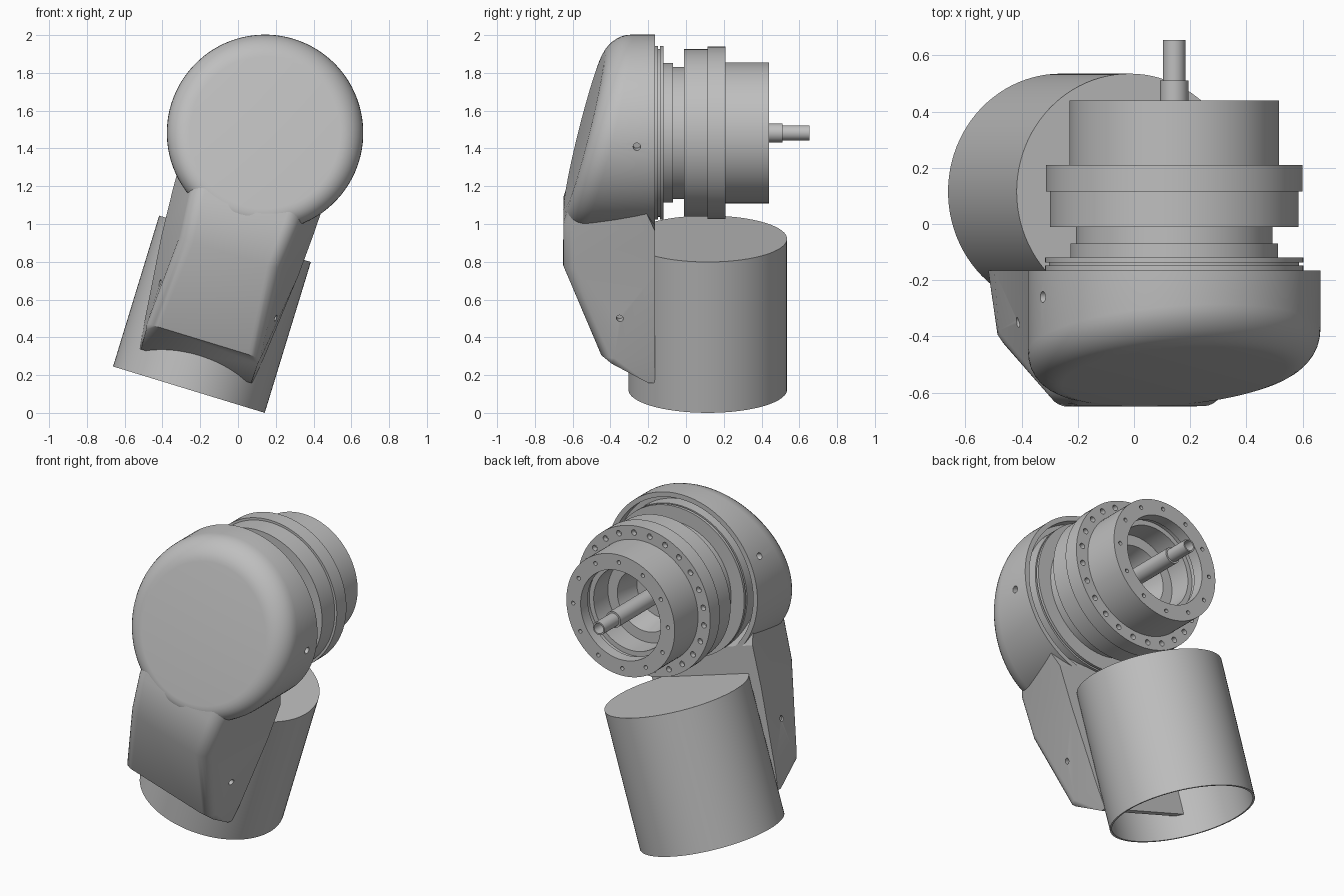
import bpy, bmesh, math
from mathutils import Matrix, Vector

cube = bpy.data.objects.get("Cube")
if cube:
    bpy.data.objects.remove(cube, do_unlink=True)

GREY = (0.52, 0.52, 0.52, 1)
mat = bpy.data.materials.new("plain grey")
mat.use_nodes = True
mat.diffuse_color = GREY
mat.node_tree.nodes["Principled BSDF"].inputs["Base Color"].default_value = GREY

# The whole joint leans sideways; parts are modelled upright in this frame
FRAME = Matrix.Translation((-0.26, 0, 0.123)) @ Matrix.Rotation(math.radians(17), 4, 'Y')
HEAD = Vector((-0.012, 0, 1.418))
TO_BACK = Matrix.Translation(HEAD) @ Matrix.Rotation(-math.pi / 2, 4, 'X')
BACK = -0.165


def finish(name, bm, local=Matrix()):
    bmesh.ops.recalc_face_normals(bm, faces=bm.faces)
    mesh = bpy.data.meshes.new(name)
    bm.to_mesh(mesh)
    bm.free()
    obj = bpy.data.objects.new(name, mesh)
    obj.data.materials.append(mat)
    obj.matrix_world = FRAME @ local
    bpy.context.collection.objects.link(obj)
    return obj


def activate(obj):
    bpy.ops.object.select_all(action='DESELECT')
    obj.select_set(True)
    bpy.context.view_layer.objects.active = obj


def smooth(obj):
    activate(obj)
    bpy.ops.object.shade_smooth_by_angle(angle=math.radians(22))


def lathe(name, profile, local, steps=96):
    """Spin a closed (radius, height) profile around z."""
    bm = bmesh.new()
    vs = [bm.verts.new((r, 0, h)) for r, h in profile]
    es = [bm.edges.new((a, b)) for a, b in zip(vs, vs[1:] + vs[:1])
          if a.co.x > 0 or b.co.x > 0]
    bmesh.ops.spin(bm, geom=vs + es, cent=(0, 0, 0), axis=(0, 0, 1),
                   angle=math.tau, steps=steps, use_merge=False)
    bmesh.ops.remove_doubles(bm, verts=bm.verts, dist=0.0002)
    return finish(name, bm, local)


def drill(obj, holes, local=Matrix()):
    """Cut round holes given as (matrix, radius, length)."""
    bm = bmesh.new()
    for m, r, length in holes:
        bmesh.ops.create_cone(bm, cap_ends=True, segments=20, radius1=r,
                              radius2=r, depth=length, matrix=m)
    cutter = finish("hole_cutter", bm, local)
    cutter.hide_render = True
    bpy.context.view_layer.update()
    mod = obj.modifiers.new("holes", 'BOOLEAN')
    mod.operation = 'DIFFERENCE'
    mod.solver = 'EXACT'
    mod.object = cutter
    activate(obj)
    bpy.ops.object.modifier_apply(modifier=mod.name)
    bpy.data.objects.remove(cutter, do_unlink=True)


def ring_holes(count, ring, height, radius):
    for i in range(count):
        a = math.tau * (i + 0.5) / count
        spot = (ring * math.cos(a), ring * math.sin(a), height)
        yield Matrix.Translation(spot), radius, 0.06


def side_holes(u, y, v, radius):
    for s in (-1, 1):
        turn = Matrix.Rotation(math.pi / 2, 4, 'Y')
        yield Matrix.Translation((s * u + HEAD.x, y, v)) @ turn, radius, 0.09


# Lower sleeve: open at the bottom, capped on top
sleeve = lathe("lower_sleeve", [(0.42, 0), (0.42, 0.835), (0, 0.835), (0, 0.82),
                                (0.408, 0.82), (0.408, 0)],
               Matrix.Translation((0, 0.115, 0)))
smooth(sleeve)

# Round head cover: disc with a slanted, softly rounded front and recessed back
bm = bmesh.new()
N = 96
back, front = [], []
for i in range(N):
    a = math.tau * i / N
    x, z = HEAD.x + 0.52 * math.cos(a), HEAD.z + 0.52 * math.sin(a)
    back.append(bm.verts.new((x, BACK, z)))
    front.append(bm.verts.new((x, -0.65 + 0.26 * (z - 1.0), z)))
for i in range(N):
    j = (i + 1) % N
    bm.faces.new((back[i], back[j], front[j], front[i]))
front_cap = bm.faces.new(front)
back_cap = bm.faces.new(back)
bmesh.ops.recalc_face_normals(bm, faces=bm.faces)
bmesh.ops.inset_region(bm, faces=[back_cap], thickness=0.03)
pushed = bmesh.ops.extrude_discrete_faces(bm, faces=[back_cap])["faces"]
bmesh.ops.translate(bm, verts=pushed[0].verts, vec=(0, -0.06, 0))
bmesh.ops.bevel(bm, geom=list(front_cap.edges), offset=0.12, segments=8,
                profile=0.5, affect='EDGES')
head = finish("head_cover", bm)
drill(head, side_holes(0.52, -0.26, HEAD.z + 0.08, 0.02))
smooth(head)

# Neck cover: tapered sections from the sleeve up into the head
# each section: height, front y, back half width, front half width
sections = [(0.13, -0.20, 0.31, 0.305), (0.27, -0.45, 0.33, 0.31),
            (0.75, -0.65, 0.378, 0.27), (1.0, -0.648, 0.392, 0.29),
            (1.3, -0.55, 0.40, 0.30)]
bm = bmesh.new()
rows = []
for v, y, wb, wf in sections:
    yb = BACK if v < 1.2 else -0.3
    rows.append([bm.verts.new(p) for p in
                 ((-wb, yb, v), (-wf, y, v), (wf, y, v), (wb, yb, v))])
for lo, hi in zip(rows, rows[1:]):
    for i in range(4):
        j = (i + 1) % 4
        bm.faces.new((lo[i], lo[j], hi[j], hi[i]))
bm.faces.new(rows[0])
bm.faces.new(rows[-1])
bmesh.ops.recalc_face_normals(bm, faces=bm.faces)
ridges = [e for lo, hi in zip(rows[1:], rows[2:]) for k in (1, 2)
          for e in lo[k].link_edges if e.other_vert(lo[k]) == hi[k]]
bmesh.ops.bevel(bm, geom=ridges, offset=0.065, segments=6, profile=0.5,
                affect='EDGES', clamp_overlap=True)
neck = finish("neck_cover", bm)
drill(neck, side_holes(0.33, -0.35, 0.495, 0.018))
smooth(neck)

# Drive unit: stepped rings with a stepped bore facing the back
drive = lathe("drive_unit", [
    (0, -0.25), (0.46, -0.25), (0.46, -0.148), (0.445, -0.148), (0.445, -0.137),
    (0.46, -0.137), (0.46, -0.12), (0.37, -0.12), (0.37, -0.07), (0.35, -0.07),
    (0.35, -0.01), (0.443, -0.01), (0.443, 0.115), (0.457, 0.115), (0.457, 0.21),
    (0.373, 0.21), (0.373, 0.44), (0.275, 0.44), (0.275, 0.37), (0.285, 0.37),
    (0.285, 0.34), (0.255, 0.34), (0.255, 0.2), (0.19, 0.2), (0.16, 0.05), (0, 0.05)],
    TO_BACK)
drill(drive, [*ring_holes(12, 0.327, 0.44, 0.012),
              *ring_holes(24, 0.415, 0.21, 0.017)], TO_BACK)
smooth(drive)

# Hollow stepped shaft through the bore
shaft = lathe("hollow_shaft", [(0, 0.02), (0.05, 0.02), (0.05, 0.51), (0.04, 0.51),
                               (0.04, 0.655), (0.031, 0.655), (0.031, 0.45), (0, 0.45)],
              TO_BACK, 40)
smooth(shaft)
